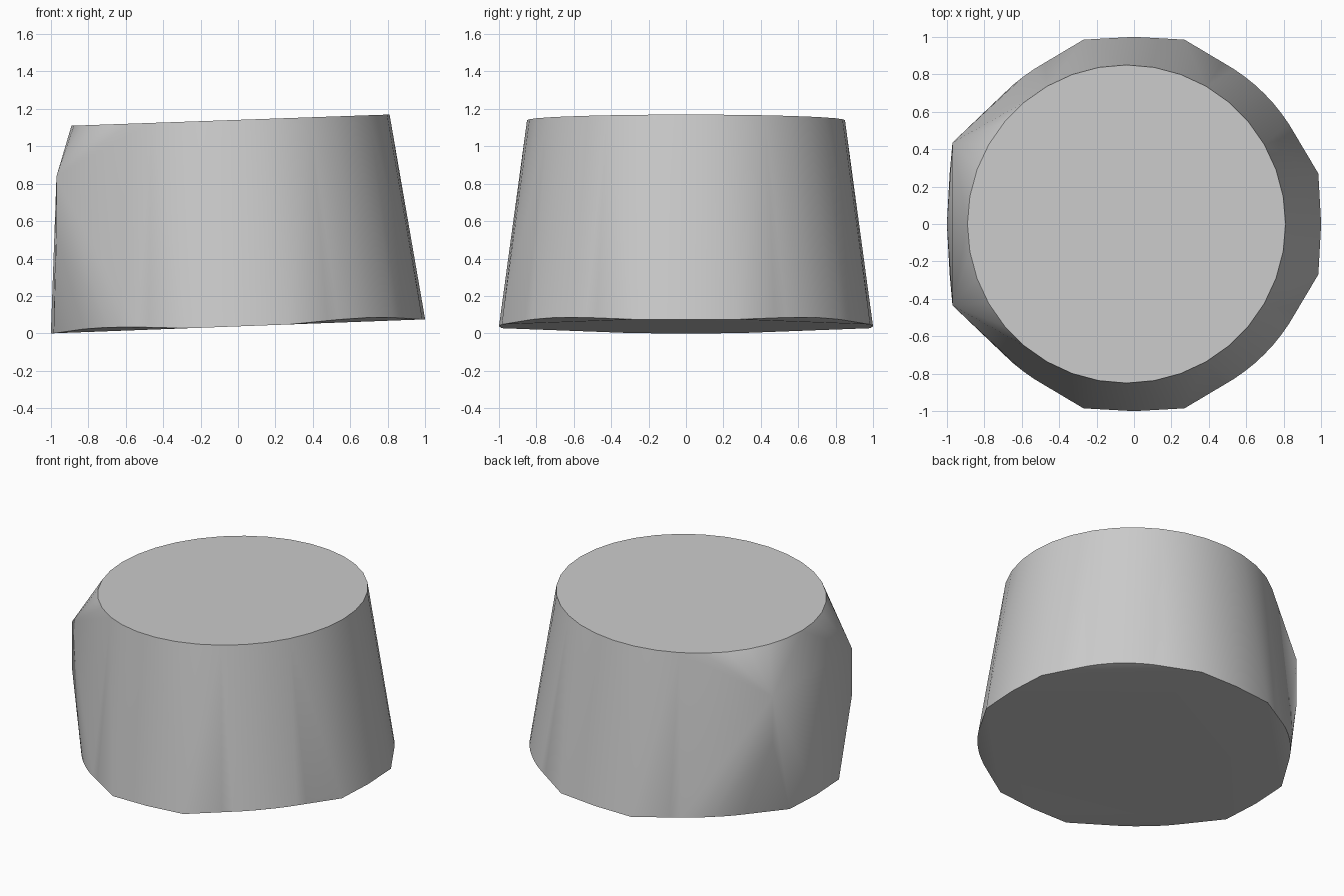
import bpy
import bmesh
from math import sin, cos, radians

old = bpy.data.objects.get("Cube")
if old:
    bpy.data.objects.remove(old, do_unlink=True)

# Single grey material
grey = bpy.data.materials.new("plain_grey")
grey.use_nodes = True
color = (0.6, 0.6, 0.6, 1)
grey.diffuse_color = color
grey.node_tree.nodes["Principled BSDF"].inputs["Base Color"].default_value = color


def base_height(x):
    return 0.0375 * (x + 1)


def top_rim(count=36, radius=0.85, centre=-0.04):
    """Round, slightly tilted top edge."""
    for i in range(count):
        a = radians(360 * i / count)
        x = centre + radius * cos(a)
        yield x, radius * sin(a), 1.141 + 0.0353 * x


def base_rim():
    """Four flat-sided feet joined by slightly raised corner arcs."""
    for quarter in range(4):
        c, s = cos(radians(90 * quarter)), sin(radians(90 * quarter))
        for u, v in ((0.985, -0.27), (1.0, 0), (0.985, 0.27)):
            x, y = u * c - v * s, u * s + v * c
            yield x, y, base_height(x)
        for step in range(9):
            a = radians(90 * quarter + 29 + 4 * step)
            x, y = 0.985 * cos(a), 0.985 * sin(a)
            lift = 0.021 - 0.006 * abs(step - 4) / 4
            yield x, y, base_height(x) + lift


def side_flat():
    """Corners of the flat panel on the -x side."""
    for y in (-0.435, 0.435):
        for z in (0.52, 0.84):
            yield -0.97, y, z


# Body: a tight skin around the rims and the side panel
bm = bmesh.new()
for rim in (top_rim(), base_rim(), side_flat()):
    for point in rim:
        bm.verts.new(point)
hull = bmesh.ops.convex_hull(bm, input=bm.verts[:])
loose = [v for v in bm.verts if not v.link_faces]
bmesh.ops.delete(bm, geom=loose, context='VERTS')
bmesh.ops.dissolve_limit(bm, angle_limit=radians(0.2),
                         verts=bm.verts[:], edges=bm.edges[:])
bmesh.ops.recalc_face_normals(bm, faces=bm.faces[:])

mesh = bpy.data.meshes.new("tapered_body")
bm.to_mesh(mesh)
bm.free()
mesh.materials.append(grey)
body = bpy.data.objects.new("tapered_body", mesh)
bpy.context.collection.objects.link(body)

# Smooth sides with crisp rims
bpy.ops.object.select_all(action='DESELECT')
body.select_set(True)
bpy.context.view_layer.objects.active = body
bpy.ops.object.shade_smooth_by_angle(angle=radians(30))
